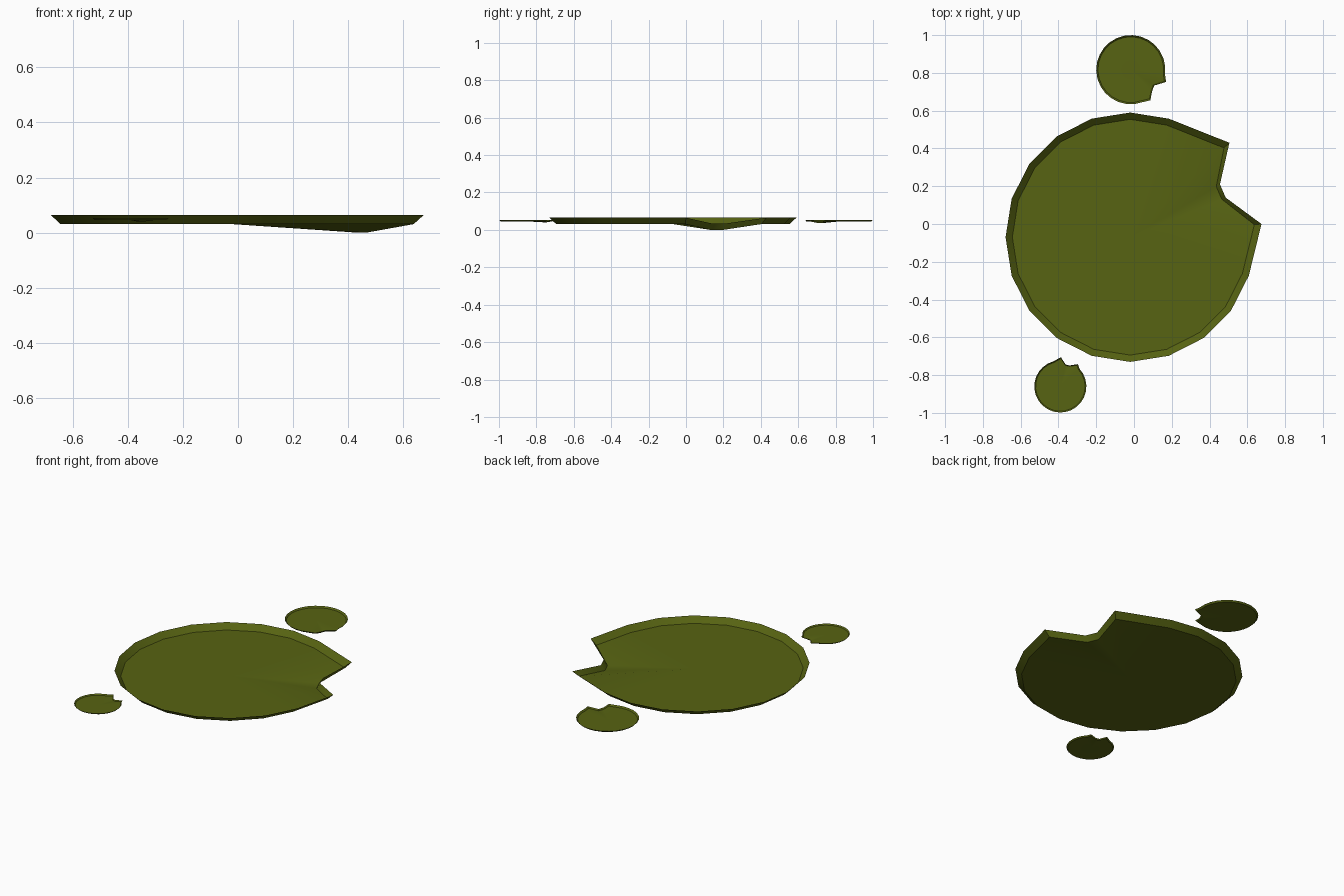
import bpy, bmesh
from math import cos, sin, radians

if "Cube" in bpy.data.objects:
    bpy.data.objects.remove(bpy.data.objects["Cube"])

green = bpy.data.materials.new("leaf_green")
green.diffuse_color = (0.095, 0.125, 0.006, 1)
green.use_nodes = True
green.node_tree.nodes["Principled BSDF"].inputs["Base Color"].default_value = green.diffuse_color


def lily_pad(name, centre, radius, rim, base, dips, notch, start, end, segments):
    """Round leaf with raised rim; notch = tip, two inner corners, tip (counter-clockwise)."""
    cx, cy = centre
    z0, z1 = base
    inner_dip, outer_dip = dips
    outer = []
    # Circular edge running counter-clockwise between the notch tips
    for i in range(segments + 1):
        a = radians(start + (end - start) * i / segments)
        outer.append((radius * cos(a), radius * sin(a), z1, z0, 1 - rim / radius))
    # Notch edge, sagging towards the water
    for i, (x, y) in enumerate(notch):
        low = i in (1, 2)
        outer.append((x - cx, y - cy, outer_dip if low else z1,
                      inner_dip if low else z0,
                      1 - rim / radius * (0.75 if low else 1)))

    bm = bmesh.new()
    hub = bm.verts.new((cx, cy, z0))
    top = [bm.verts.new((cx + x, cy + y, zt)) for x, y, zt, zb, s in outer]
    floor = [bm.verts.new((cx + x * s, cy + y * s, zb)) for x, y, zt, zb, s in outer]
    n = len(outer)
    for i in range(n):
        j = (i + 1) % n
        bm.faces.new((hub, floor[i], floor[j]))
        bm.faces.new((floor[i], top[i], top[j], floor[j]))
    mesh = bpy.data.meshes.new(name)
    bm.to_mesh(mesh)
    bm.free()
    mesh.materials.append(green)
    ob = bpy.data.objects.new(name, mesh)
    bpy.context.collection.objects.link(ob)
    bpy.ops.object.select_all(action='DESELECT')
    ob.select_set(True)
    bpy.context.view_layer.objects.active = ob
    bpy.ops.object.shade_smooth_by_angle(angle=radians(30))


# Large leaf
lily_pad("large_lily_pad", (-0.02, -0.07), 0.66, 0.036, (0.031, 0.065), (0.0, 0.034),
         [(0.675, 0.0), (0.485, 0.14), (0.455, 0.21), (0.505, 0.43)][::1],
         72, 342, 15)
# Medium leaf behind
lily_pad("medium_lily_pad", (-0.017, 0.817), 0.183, 0.009, (0.045, 0.054), (0.037, 0.046),
         [(0.087, 0.655), (0.095, 0.70), (0.107, 0.733), (0.17, 0.752)],
         -8, 290, 22)
# Small leaf in front
lily_pad("small_lily_pad", (-0.39, -0.86), 0.138, 0.007, (0.046, 0.053), (0.040, 0.047),
         [(-0.297, -0.742), (-0.342, -0.749), (-0.362, -0.744), (-0.387, -0.705)],
         105, 403, 22)
